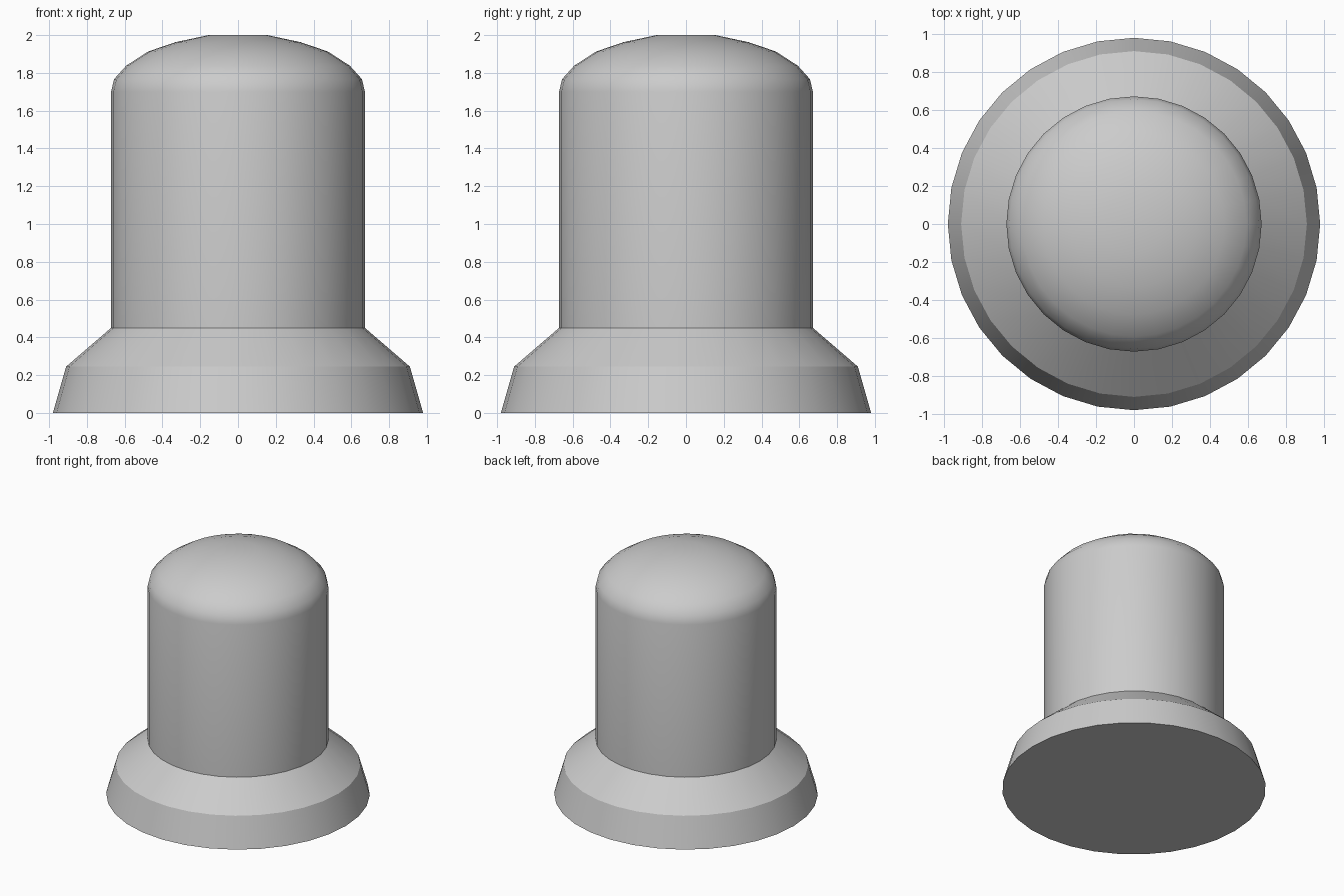
import bpy, bmesh
from math import cos, sin, pi, radians

if "Cube" in bpy.data.objects:
    bpy.data.objects.remove(bpy.data.objects["Cube"])

SIDES = 32


def lathe(name, profile):
    """Revolve (radius, z) points around z; radius 0 makes a closed cap."""
    bm = bmesh.new()
    rings = []
    for r, z in profile:
        if r == 0:
            rings.append([bm.verts.new((0, 0, z))] * SIDES)
        else:
            rings.append([bm.verts.new((r * cos(2 * pi * i / SIDES),
                                        r * sin(2 * pi * i / SIDES), z))
                          for i in range(SIDES)])
    for low, high in zip(rings, rings[1:]):
        for i in range(SIDES):
            j = (i + 1) % SIDES
            corners = dict.fromkeys((low[i], low[j], high[j], high[i]))
            bm.faces.new(list(corners))
    mesh = bpy.data.meshes.new(name)
    bm.to_mesh(mesh)
    bm.free()
    obj = bpy.data.objects.new(name, mesh)
    bpy.context.collection.objects.link(obj)
    bpy.ops.object.select_all(action='DESELECT')
    obj.select_set(True)
    bpy.context.view_layer.objects.active = obj
    bpy.ops.object.shade_smooth_by_angle(angle=radians(30))
    return obj


# Flared base with closed underside
lathe("flared_base", [(0, 0), (0.98, 0), (0.91, 0.245), (0.672, 0.45)])

# Cylindrical body with rounded dome
lathe("domed_body", [(0.672, 0.45), (0.672, 1.70), (0.656, 1.767),
                     (0.592, 1.838), (0.476, 1.913), (0.33, 1.963),
                     (0.155, 2.0), (0, 2.0)])
